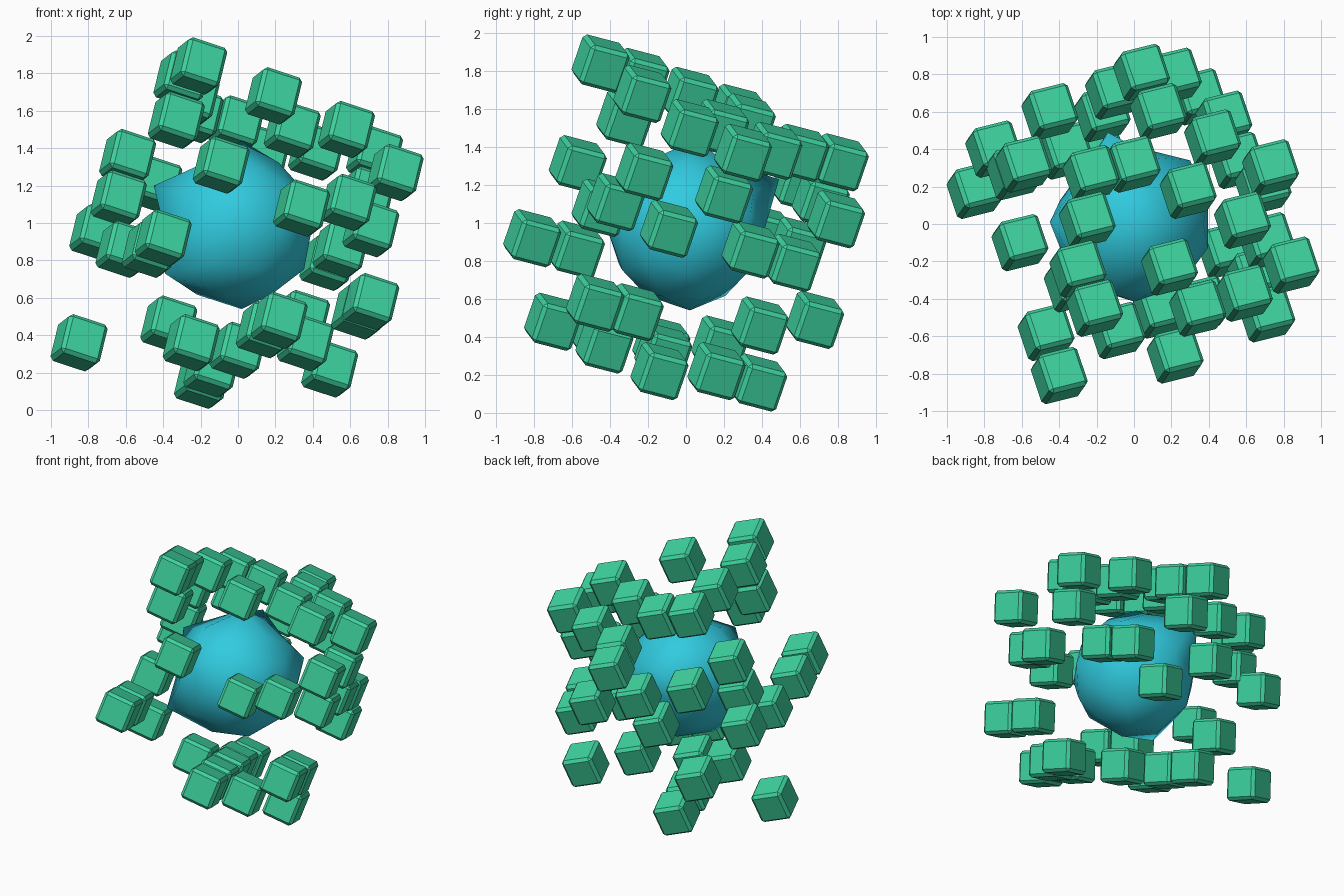
import bpy
import bmesh
from mathutils import Matrix, Vector

if "Cube" in bpy.data.objects:
    bpy.data.objects.remove(bpy.data.objects["Cube"], do_unlink=True)


def make_material(name, colour):
    material = bpy.data.materials.new(name)
    material.use_nodes = True
    material.diffuse_color = colour
    material.node_tree.nodes["Principled BSDF"].inputs["Base Color"].default_value = colour
    return material


def mesh_from_bmesh(name, bm, material):
    mesh = bpy.data.meshes.new(name)
    bm.to_mesh(mesh)
    bm.free()
    mesh.materials.append(material)
    return mesh


def add_object(name, mesh, location):
    part = bpy.data.objects.new(name, mesh)
    part.location = location
    bpy.context.collection.objects.link(part)
    return part


green = make_material("mint_green", (0.048, 0.66, 0.352, 1))
blue = make_material("sky_blue", (0.03, 0.6, 0.745, 1))

# Central core: a coarse smooth ball with a few vertices pulled out of round
core_centre = Vector((0, 0, 0.97))
pulled_points = [
    (-0.39, -0.27, 0.73),
    (-0.45, 0.01, 1.2),
    (-0.14, 0.49, 1.23),
    (-0.15, -0.36, 1.23),
    (0.02, 0.05, 1.44),
    (0.02, 0.02, 0.54),
    (0.3, 0.34, 1.05),
]
core_bm = bmesh.new()
bmesh.ops.create_icosphere(core_bm, subdivisions=2, radius=0.415)
free_vertices = list(core_bm.verts)
for point in pulled_points:
    target = Vector(point) - core_centre
    nearest = min(free_vertices, key=lambda v: v.co.angle(target))
    nearest.co = target
    free_vertices.remove(nearest)
for face in core_bm.faces:
    face.smooth = True
add_object("core", mesh_from_bmesh("core", core_bm, blue), core_centre)

# One tilted, chamfered block shared by the whole cloud
block_bm = bmesh.new()
bmesh.ops.create_cube(block_bm, size=0.224)
bmesh.ops.bevel(block_bm, geom=block_bm.edges[:], offset=0.02, segments=1,
                affect='EDGES', profile=0.5)
tilt_axis = Vector((-0.29, 0.275, 0.28))
tilt = Matrix.Rotation(tilt_axis.length, 4, tilt_axis)
bmesh.ops.transform(block_bm, matrix=tilt, verts=block_bm.verts[:])
bmesh.ops.recalc_face_normals(block_bm, faces=block_bm.faces[:])
block_mesh = mesh_from_bmesh("block", block_bm, green)

# Block centres, grouped by height around the core
block_layers = {
    "crown_block": [
        (-.21, -.45, 1.84), (-.3, -.24, 1.77), (-.25, .02, 1.67),
        (-.33, -.32, 1.55), (.19, -.23, 1.68), (.29, .18, 1.5),
        (.58, .02, 1.5), (-.01, .32, 1.53), (-.23, .27, 1.58),
    ],
    "upper_block": [
        (.42, .46, 1.38), (.13, .6, 1.37), (.73, .3, 1.37),
        (.84, -.22, 1.27), (-.09, -.57, 1.31), (-.59, .32, 1.35),
        (-.45, .6, 1.21), (.04, .81, 1.32),
    ],
    "middle_block": [
        (-.64, .28, 1.13), (-.75, .4, .95), (-.61, -.1, .86),
        (-.4, -.81, .92), (-.47, -.58, .86), (.34, -.45, 1.08),
        (.59, -.37, 1.11), (.71, -.09, .97), (.69, .2, 1.15),
        (.55, .34, .86), (.48, .56, .79), (.21, .79, 1.02),
        (-.11, .71, 1.12), (-.17, .59, .88),
    ],
    "lower_block": [
        (.71, -.48, .58), (.65, -.27, .53), (-.37, .39, .46),
        (-.25, -.13, .36), (0, -.12, .32), (.22, -.7, .48),
        (.14, -.46, .43), (.36, -.43, .36), (.34, .68, .49),
        (.49, -.14, .22), (-.19, .38, .16), (-.14, .16, .22),
        (-.85, .18, .36),
    ],
}
for layer_name, centres in block_layers.items():
    for number, centre in enumerate(centres, start=1):
        add_object(f"{layer_name}_{number}", block_mesh, centre)
